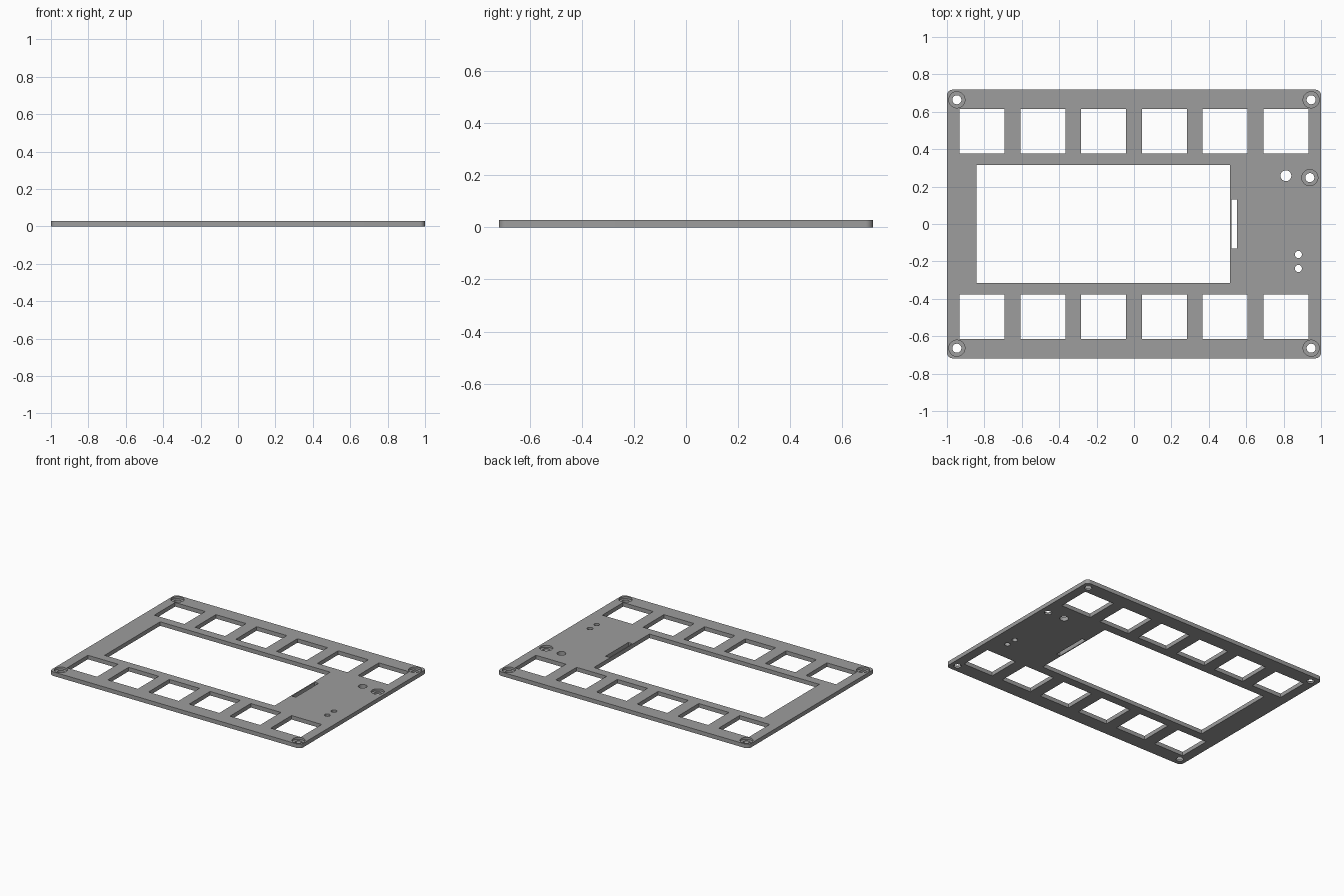
import bpy, bmesh
from mathutils import Matrix

if "Cube" in bpy.data.objects:
    bpy.data.objects.remove(bpy.data.objects["Cube"])

T = 0.029            # plate thickness
W, D = 2.0, 1.436    # plate width and depth


def add_box(bm, x0, x1, y0, y1, z0, z1):
    m = Matrix.Translation(((x0 + x1) / 2, (y0 + y1) / 2, (z0 + z1) / 2)) @ \
        Matrix.Diagonal((x1 - x0, y1 - y0, z1 - z0, 1))
    bmesh.ops.create_cube(bm, size=1, matrix=m)


def add_cylinder(bm, x, y, r, z0, z1):
    bmesh.ops.create_cone(bm, cap_ends=True, segments=40, radius1=r, radius2=r, depth=z1 - z0,
                          matrix=Matrix.Translation((x, y, (z0 + z1) / 2)))


def make_object(name, bm):
    me = bpy.data.meshes.new(name)
    bm.to_mesh(me)
    bm.free()
    ob = bpy.data.objects.new(name, me)
    bpy.context.collection.objects.link(ob)
    return ob


# Plate with rounded vertical corners
bm = bmesh.new()
add_box(bm, -W / 2, W / 2, -D / 2, D / 2, 0, T)
uprights = [e for e in bm.edges if abs(e.verts[0].co.z - e.verts[1].co.z) > T / 2]
bmesh.ops.bevel(bm, geom=uprights, offset=0.03, segments=8, profile=0.5, affect='EDGES')
plate = make_object("faceplate", bm)

# Dark grey finish
grey = bpy.data.materials.new("dark_grey")
grey.diffuse_color = (0.34, 0.34, 0.34, 1)
grey.use_nodes = True
grey.node_tree.nodes["Principled BSDF"].inputs["Base Color"].default_value = grey.diffuse_color
plate.data.materials.append(grey)

screws = [(sx * 0.947, sy * 0.664) for sx in (-1, 1) for sy in (-1, 1)] + [(0.940, 0.248)]

# Through cutter: button windows, display window, slot, holes
bm = bmesh.new()
lo, hi = -0.05, T + 0.05
for i in range(6):
    x = (i - 2.5) * 0.3247
    for y in (-0.497, 0.497):
        add_box(bm, x - 0.12, x + 0.12, y - 0.119, y + 0.119, lo, hi)
add_box(bm, -0.842, 0.513, -0.316, 0.316, lo, hi)
add_box(bm, 0.520, 0.551, -0.130, 0.130, lo, hi)
for x, y in screws:
    add_cylinder(bm, x, y, 0.024, lo, hi)
for x, y, r in ((0.812, 0.258, 0.029), (0.879, -0.163, 0.019), (0.879, -0.238, 0.019)):
    add_cylinder(bm, x, y, r, lo, hi)
through = make_object("through_cutter", bm)

# Counterbores around the screw holes
bm = bmesh.new()
for x, y in screws:
    add_cylinder(bm, x, y, 0.043, T * 0.5, hi)
bores = make_object("counterbore_cutter", bm)

# Cut the plate and remove the cutters
for cutter in (bores, through):
    cutter.data.materials.append(grey)
bpy.context.view_layer.objects.active = plate
plate.select_set(True)
for cutter in (bores, through):
    mod = plate.modifiers.new(cutter.name, 'BOOLEAN')
    mod.operation = 'DIFFERENCE'
    mod.solver = 'EXACT'
    mod.object = cutter
    cutter.hide_render = True
    bpy.ops.object.modifier_apply(modifier=mod.name)
for cutter in (bores, through):
    bpy.data.objects.remove(cutter)

bpy.ops.object.shade_smooth_by_angle()
